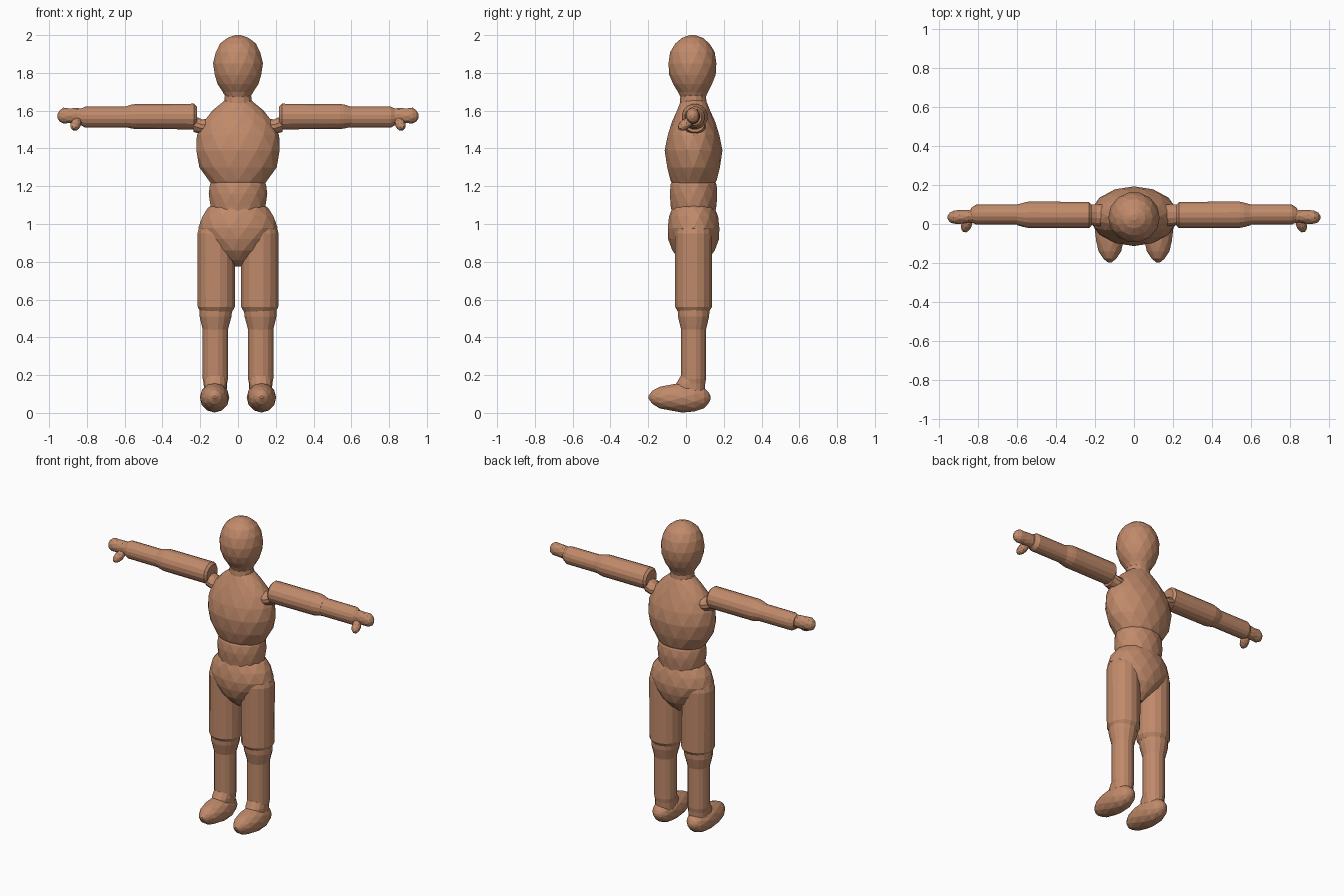
import bpy, bmesh, math
from mathutils import Vector

skin = bpy.data.materials.new("warm_tan")
skin.diffuse_color = (0.53, 0.255, 0.145, 1)

# how (along, u, v) map to x, y, z for each loft axis
AXES = {"x": lambda t, u, v: (t, u, v),
        "y": lambda t, u, v: (u, t, v),
        "z": lambda t, u, v: (u, v, t)}


def loft(name, axis, sections, sides=16, stagger=False, mirror=False):
    """Skin elliptical sections (t, centre_u, centre_v, radius_u, radius_v)."""
    bm = bmesh.new()
    rings = []
    for j, (t, cu, cv, ru, rv) in enumerate(sections):
        off = 0.5 * (j % 2) if stagger else 0.5
        ring = []
        for i in range(sides):
            a = 2 * math.pi * (i + off) / sides
            ring.append(bm.verts.new(AXES[axis](t, cu + ru * math.cos(a), cv + rv * math.sin(a))))
        rings.append(ring)
    for j in range(len(rings) - 1):
        a, b = rings[j], rings[j + 1]
        for i in range(sides):
            k = (i + 1) % sides
            if not stagger:
                bm.faces.new((a[i], a[k], b[k], b[i]))
            elif j % 2 == 0:
                bm.faces.new((a[i], a[k], b[i]))
                bm.faces.new((a[k], b[k], b[i]))
            else:
                bm.faces.new((a[i], b[k], b[i]))
                bm.faces.new((a[i], a[k], b[k]))
    bm.faces.new(rings[0])
    bm.faces.new(rings[-1])
    bmesh.ops.recalc_face_normals(bm, faces=bm.faces)
    return finish(name, bm, mirror)


def finish(name, bm, mirror):
    me = bpy.data.meshes.new(name)
    bm.to_mesh(me)
    bm.free()
    me.materials.append(skin)
    ob = bpy.data.objects.new(name, me)
    bpy.context.collection.objects.link(ob)
    if mirror:
        ob.modifiers.new("mirror", "MIRROR")
    return ob


# head and neck
loft("head", "z", [
    (1.66, 0, .038, .06, .062), (1.70, 0, .037, .083, .08), (1.74, 0, .035, .108, .105),
    (1.79, 0, .034, .126, .123), (1.85, 0, .034, .132, .13), (1.91, 0, .034, .12, .118),
    (1.955, 0, .034, .095, .093), (1.985, 0, .034, .058, .056), (2.0, 0, .034, .015, .015)],
    14, True)
loft("neck", "z", [(1.58, 0, .04, .085, .075), (1.65, 0, .038, .074, .07), (1.70, 0, .038, .07, .066)], 14)

# chest, waist and pelvis
loft("chest", "z", [
    (1.17, 0, .04, .115, .09), (1.23, 0, .04, .158, .122), (1.30, 0, .04, .205, .143),
    (1.39, 0, .04, .226, .153), (1.47, 0, .04, .218, .14), (1.54, 0, .04, .187, .115),
    (1.60, 0, .04, .136, .09), (1.64, 0, .04, .09, .072), (1.66, 0, .04, .065, .06)],
    14, True)
loft("waist", "z", [
    (1.02, 0, .04, .13, .11), (1.10, 0, .04, .15, .122), (1.16, 0, .04, .155, .128),
    (1.21, 0, .04, .152, .122), (1.25, 0, .04, .13, .1)], 14, True)
loft("pelvis", "z", [
    (.775, 0, .04, .018, .03), (.81, 0, .04, .065, .075), (.86, 0, .04, .125, .115),
    (.92, 0, .04, .18, .135), (.98, 0, .04, .21, .14), (1.04, 0, .04, .193, .13),
    (1.085, 0, .04, .16, .115), (1.11, 0, .04, .125, .1)], 14, True)

# legs
loft("thigh", "z", [
    (.535, .115, .04, .085, .083), (.56, .115, .04, .1, .099),
    (.95, .115, .04, .102, .1), (1.02, .11, .04, .085, .085), (1.06, .1, .04, .05, .06)], 16, mirror=True)
loft("knee", "z", [
    (.42, .12, .04, .062, .062), (.46, .12, .04, .073, .072), (.51, .119, .04, .086, .084),
    (.55, .117, .04, .088, .086)], 16, mirror=True)
loft("shin", "z", [
    (.09, .12, .04, .06, .06), (.155, .12, .04, .063, .063), (.18, .12, .04, .068, .067),
    (.45, .12, .04, .068, .067)], 16, mirror=True)
loft("foot", "y", [
    (-.198, .124, .083, .008, .008), (-.178, .124, .083, .034, .036), (-.14, .124, .081, .058, .057),
    (-.085, .124, .081, .073, .07), (-.02, .124, .081, .078, .079), (.045, .124, .079, .072, .074),
    (.095, .124, .079, .053, .055), (.12, .124, .08, .03, .03), (.129, .124, .08, .01, .01)],
    12, True, True)
loft("instep", "z", [(.11, .122, .015, .06, .085), (.155, .121, .02, .062, .072),
                     (.195, .12, .036, .06, .064)], 14, mirror=True)

# arms
loft("shoulder_joint", "x", [
    (.15, .045, 1.515, .055, .045), (.19, .046, 1.515, .058, .04), (.235, .047, 1.53, .052, .045)],
    12, mirror=True)
loft("upper_arm", "x", [
    (.218, .046, 1.569, .055, .055), (.232, .046, 1.569, .069, .069), (.54, .047, 1.569, .069, .068),
    (.565, .047, 1.569, .064, .064), (.60, .047, 1.567, .054, .054)], 16, mirror=True)
loft("forearm", "x", [
    (.56, .048, 1.566, .053, .056), (.81, .048, 1.566, .052, .056), (.835, .046, 1.567, .038, .043)],
    16, mirror=True)

# hands with a thumb pointing forward and down
loft("hand", "x", [
    (.80, .042, 1.568, .035, .04), (.85, .04, 1.572, .034, .042), (.895, .036, 1.573, .036, .041),
    (.925, .035, 1.574, .035, .042), (.945, .034, 1.572, .025, .03), (.956, .034, 1.571, .008, .01)],
    10, True, True)
bm = bmesh.new()
bmesh.ops.create_icosphere(bm, subdivisions=2, radius=1)
a, b = Vector((.845, .035, 1.555)), Vector((.872, -.04, 1.502))
d = b - a
rot = d.to_track_quat("Z", "Y")
for v in bm.verts:
    v.co = (a + b) / 2 + rot @ Vector((v.co.x * .028, v.co.y * .028, v.co.z * d.length / 2))
finish("thumb", bm, True)
